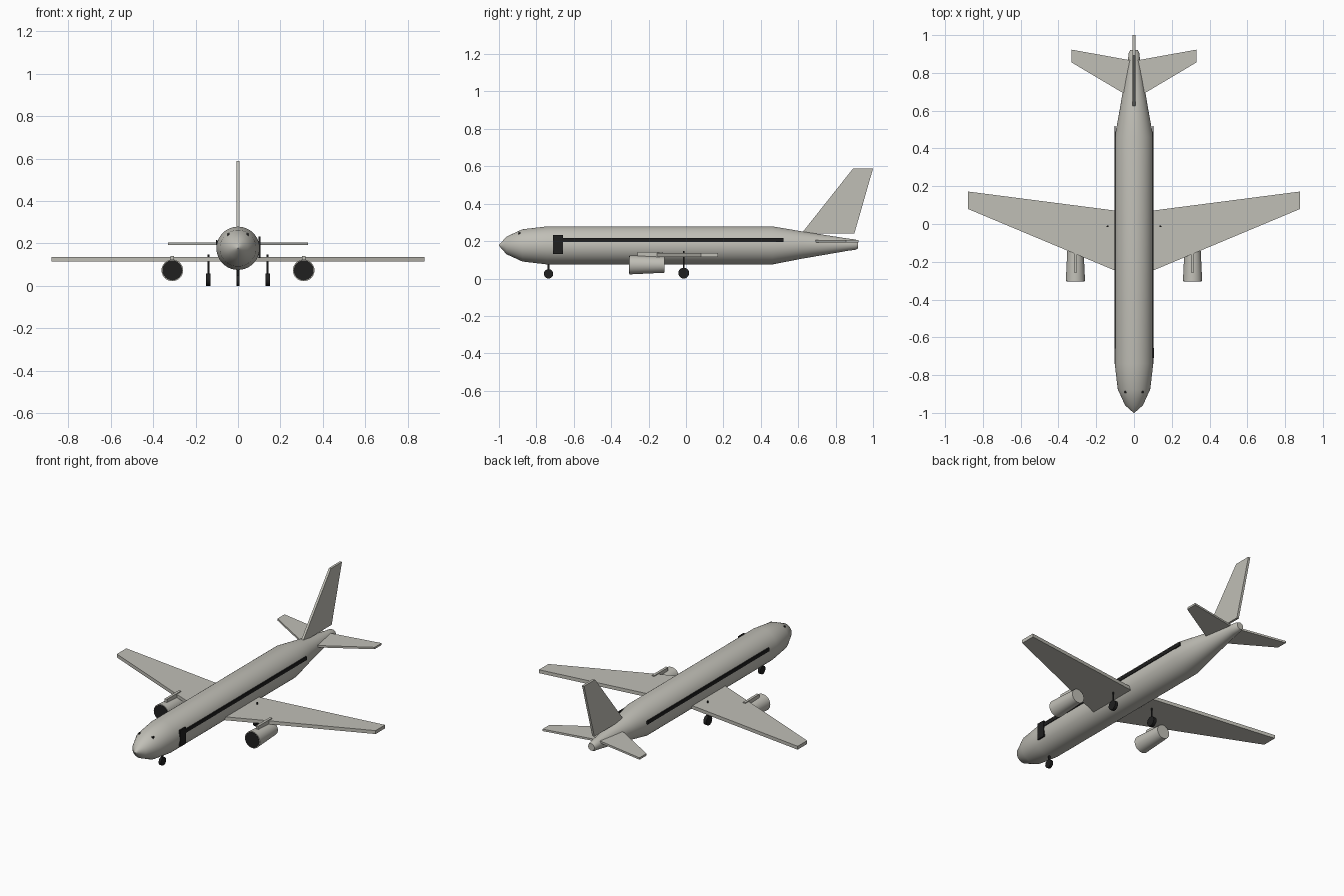
import bpy, bmesh, math
from mathutils import Matrix, Vector

if "Cube" in bpy.data.objects:
    bpy.data.objects.remove(bpy.data.objects["Cube"])


def material(name, rgb):
    m = bpy.data.materials.new(name)
    m.diffuse_color = (*rgb, 1)
    m.use_nodes = True
    m.node_tree.nodes["Principled BSDF"].inputs["Base Color"].default_value = m.diffuse_color
    return m


GREY = material("warm_light_grey", (0.53, 0.52, 0.47))
BLACK = material("near_black", (0.014, 0.014, 0.014))


def finish(name, bm, mats, smooth=False):
    bmesh.ops.recalc_face_normals(bm, faces=bm.faces)
    me = bpy.data.meshes.new(name)
    bm.to_mesh(me)
    bm.free()
    ob = bpy.data.objects.new(name, me)
    bpy.context.collection.objects.link(ob)
    for m in mats:
        me.materials.append(m)
    if smooth:
        bpy.ops.object.select_all(action='DESELECT')
        ob.select_set(True)
        bpy.context.view_layer.objects.active = ob
        bpy.ops.object.shade_smooth_by_angle(angle=math.radians(35))
    return ob


def box(name, lo, hi, mat):
    lo, hi = Vector(lo), Vector(hi)
    bm = bmesh.new()
    bmesh.ops.create_cube(bm, size=1, matrix=Matrix.Translation((lo + hi) / 2)
                          @ Matrix.Diagonal((*(hi - lo), 1)))
    return finish(name, bm, [mat])


def lathe(name, rings, mats, n=32, x=0):
    """Rings of (y, centre z, radius) joined along y; first cap takes the last material."""
    bm = bmesh.new()
    loops = [[bm.verts.new((x + r * math.cos(2 * math.pi * i / n), y,
                            z + r * math.sin(2 * math.pi * i / n))) for i in range(n)]
             for y, z, r in rings]
    for a, b in zip(loops, loops[1:]):
        for i in range(n):
            j = (i + 1) % n
            bm.faces.new((a[i], a[j], b[j], b[i]))
    bm.faces.new(loops[0]).material_index = len(mats) - 1
    bm.faces.new(loops[-1])
    return finish(name, bm, mats, True)


def slab(name, pts, offset):
    """Flat outline extruded by the offset vector."""
    bm = bmesh.new()
    f = bm.faces.new([bm.verts.new(p) for p in pts])
    new = bmesh.ops.extrude_face_region(bm, geom=[f], use_keep_orig=True)
    bmesh.ops.translate(bm, vec=offset,
                        verts=[v for v in new["geom"] if isinstance(v, bmesh.types.BMVert)])
    return finish(name, bm, [GREY])


def wheel(name, x, y, r, half):
    bm = bmesh.new()
    bmesh.ops.create_cone(bm, cap_ends=True, segments=24, radius1=r, radius2=r, depth=2 * half,
                          matrix=Matrix.Translation((x, y, r)) @ Matrix.Rotation(math.pi / 2, 4, 'Y'))
    finish(name, bm, [BLACK], True)


def strut(name, x, y, z0, z1, r):
    bm = bmesh.new()
    bmesh.ops.create_cone(bm, cap_ends=True, segments=12, radius1=r, radius2=r, depth=z1 - z0,
                          matrix=Matrix.Translation((x, y, (z0 + z1) / 2)))
    finish(name, bm, [BLACK], True)


# Fuselage with pointed nose and tapered tail
lathe("fuselage", [(-1.0, 0.177, 0.002), (-0.96, 0.177, 0.047), (-0.875, 0.177, 0.086),
                   (-0.74, 0.177, 0.102), (0.46, 0.177, 0.102), (0.62, 0.179, 0.073),
                   (0.87, 0.181, 0.032), (0.905, 0.181, 0.028), (0.92, 0.181, 0.021)],
      [GREY], 48)

# Tail fin
slab("tail_fin", [(-0.007, 0.617, 0.24), (-0.007, 0.893, 0.588),
                  (-0.007, 1.0, 0.588), (-0.007, 0.9, 0.24)], (0.014, 0, 0))

# Mirrored parts
for side, s in (("right", 1), ("left", -1)):
    slab(side + "_wing", [(s * 0.03, -0.276, 0.115), (s * 0.88, 0.08, 0.115),
                          (s * 0.88, 0.172, 0.115), (s * 0.03, 0.062, 0.115)], (0, 0, 0.021))
    slab(side + "_tailplane", [(s * 0.01, 0.665, 0.193), (s * 0.33, 0.855, 0.193),
                               (s * 0.33, 0.923, 0.193), (s * 0.01, 0.865, 0.193)], (0, 0, 0.012))
    # Engine with thin lip, dark intake and pylon
    ex = s * 0.31
    lathe(side + "_engine", [(-0.303, 0.073, 0.051), (-0.115, 0.073, 0.042)], [GREY], 32, ex)
    lathe(side + "_intake", [(-0.305, 0.073, 0.047), (-0.300, 0.073, 0.047)], [BLACK], 32, ex)
    box(side + "_pylon", (ex - 0.008, -0.258, 0.1), (ex + 0.008, -0.122, 0.141), GREY)
    # Main gear
    wheel(side + "_main_wheel", s * 0.14, -0.012, 0.029, 0.01)
    strut(side + "_main_strut", s * 0.14, -0.012, 0.03, 0.148, 0.005)
    # Window stripe and cockpit window
    a, b = sorted((s * 0.097, s * 0.1045))
    box(side + "_window_stripe", (a, -0.66, 0.195), (b, 0.52, 0.216), BLACK)
    box(side + "_cockpit_window", (s * 0.045 - 0.005, -0.896, 0.235),
        (s * 0.045 + 0.005, -0.884, 0.247), BLACK)

# Door on the right side only
box("door", (0.097, -0.71, 0.131), (0.1065, -0.657, 0.232), BLACK)

# Nose gear
wheel("nose_wheel", 0, -0.735, 0.025, 0.008)
strut("nose_strut", 0, -0.735, 0.025, 0.09, 0.006)
